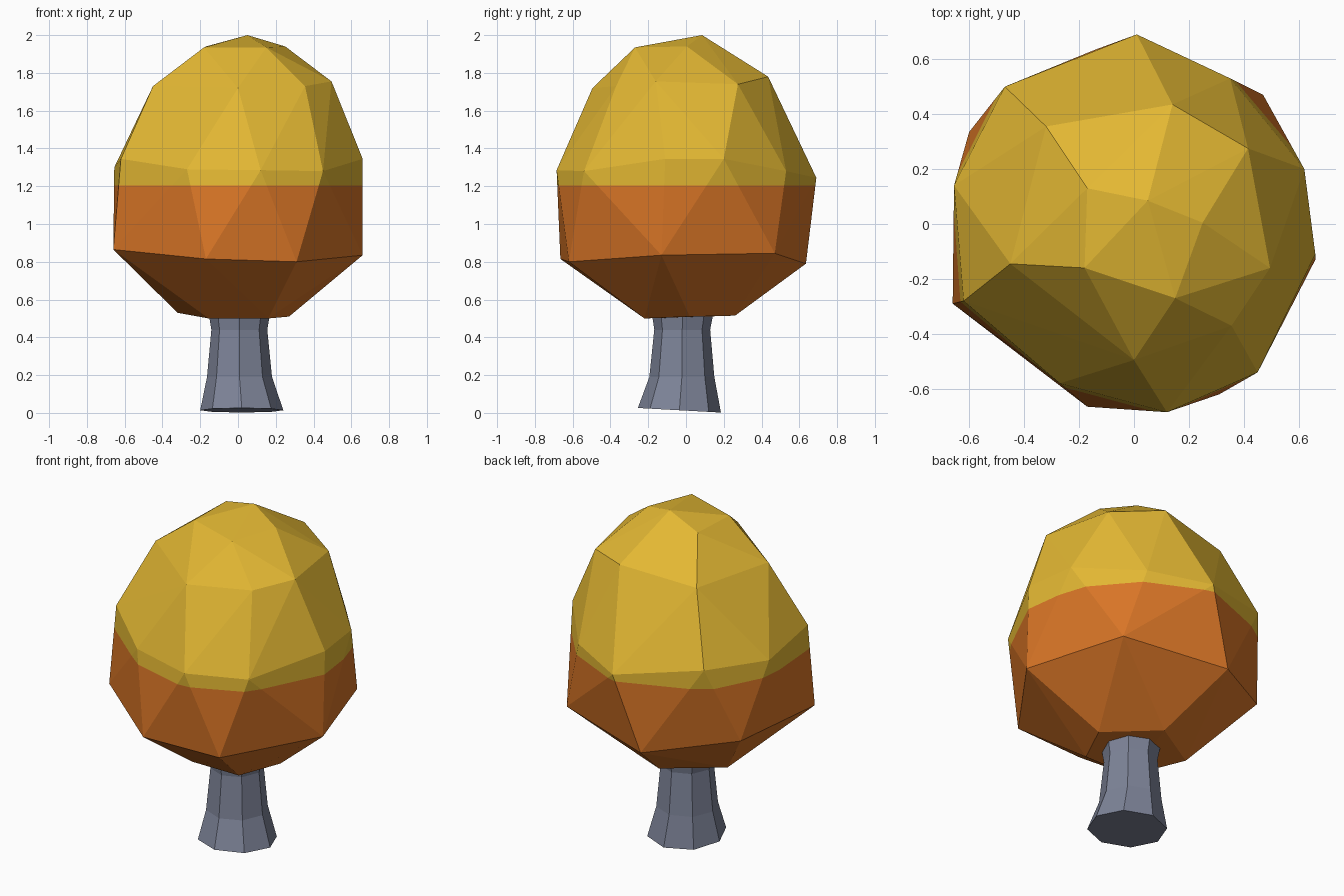
import bpy, bmesh, math

if "Cube" in bpy.data.objects:
    bpy.data.objects.remove(bpy.data.objects["Cube"])


def material(name, rgb):
    m = bpy.data.materials.new(name)
    lin = [c / 12.92 if c <= 0.04045 else ((c + 0.055) / 1.055) ** 2.4 for c in rgb]
    m.diffuse_color = (*lin, 1)
    m.use_nodes = True
    m.node_tree.nodes["Principled BSDF"].inputs["Base Color"].default_value = m.diffuse_color
    return m


def finish(name, bm, mats):
    bmesh.ops.recalc_face_normals(bm, faces=bm.faces)
    me = bpy.data.meshes.new(name)
    bm.to_mesh(me)
    bm.free()
    for m in mats:
        me.materials.append(m)
    ob = bpy.data.objects.new(name, me)
    bpy.context.collection.objects.link(ob)
    return ob


yellow = material("leaf yellow", (0.89, 0.72, 0.20))
orange = material("leaf orange", (0.85, 0.46, 0.15))
grey = material("bark grey", (0.49, 0.515, 0.595))

# Crown: faceted hull through uneven rings of points
crown_points = [
    # underside
    (-.155, -.22, .50), (.16, -.22, .50), (.27, .02, .51), (0, .26, .515), (-.32, .06, .53),
    # lower ring
    (-.66, -.29, .865), (-.17, -.665, .815), (.31, -.62, .80), (.66, -.13, .835),
    (.47, .47, .845), (-.14, .635, .79), (-.60, .335, .87),
    # middle ring
    (.45, -.54, 1.28), (.12, -.685, 1.285), (-.27, -.58, 1.29), (-.62, -.28, 1.345),
    (-.655, .14, 1.30), (-.47, .50, 1.325), (.01, .69, 1.245), (.35, .53, 1.28),
    (.62, .20, 1.345), (.66, -.11, 1.345),
    # upper ring
    (0, -.495, 1.72), (.355, -.37, 1.73), (.495, -.16, 1.755), (.415, .275, 1.74),
    (.14, .435, 1.78), (-.32, .355, 1.73), (-.45, -.145, 1.73),
    # top
    (-.17, .13, 1.94), (.05, .085, 2.0), (.25, .005, 1.94), (-.18, -.16, 1.935), (.15, -.27, 1.935),
]
bm = bmesh.new()
for p in crown_points:
    bm.verts.new(p)
hull = bmesh.ops.convex_hull(bm, input=bm.verts)
loose = [v for v in bm.verts if not v.link_faces]
bmesh.ops.delete(bm, geom=loose, context='VERTS')

# Colour change: cut level and colour by height
SPLIT = 1.205
bmesh.ops.bisect_plane(bm, geom=bm.verts[:] + bm.edges[:] + bm.faces[:],
                       plane_co=(0, 0, SPLIT), plane_no=(0, 0, 1))
for f in bm.faces:
    f.material_index = 0 if f.calc_center_median().z > SPLIT else 1
finish("crown", bm, [yellow, orange])

# Trunk: eight-sided, flared at both ends, with a slightly tilted base
rings = [(.02, -.035, .012, .22, -.055), (.008, -.022, .19, .172, 0),
         (.007, -.02, .44, .148, 0), (.007, -.018, .53, .163, 0)]
bm = bmesh.new()
loops = []
for cx, cy, z, r, tilt in rings:
    loop = []
    for i in range(8):
        a = math.tau * i / 8
        y = cy + r * math.sin(a)
        loop.append(bm.verts.new((cx + r * math.cos(a), y, max(0, z + tilt * y))))
    loops.append(loop)
for lo, hi in zip(loops, loops[1:]):
    for i in range(8):
        j = (i + 1) % 8
        bm.faces.new((lo[i], lo[j], hi[j], hi[i]))
bm.faces.new(loops[0][::-1])
bm.faces.new(loops[-1])
finish("trunk", bm, [grey])
